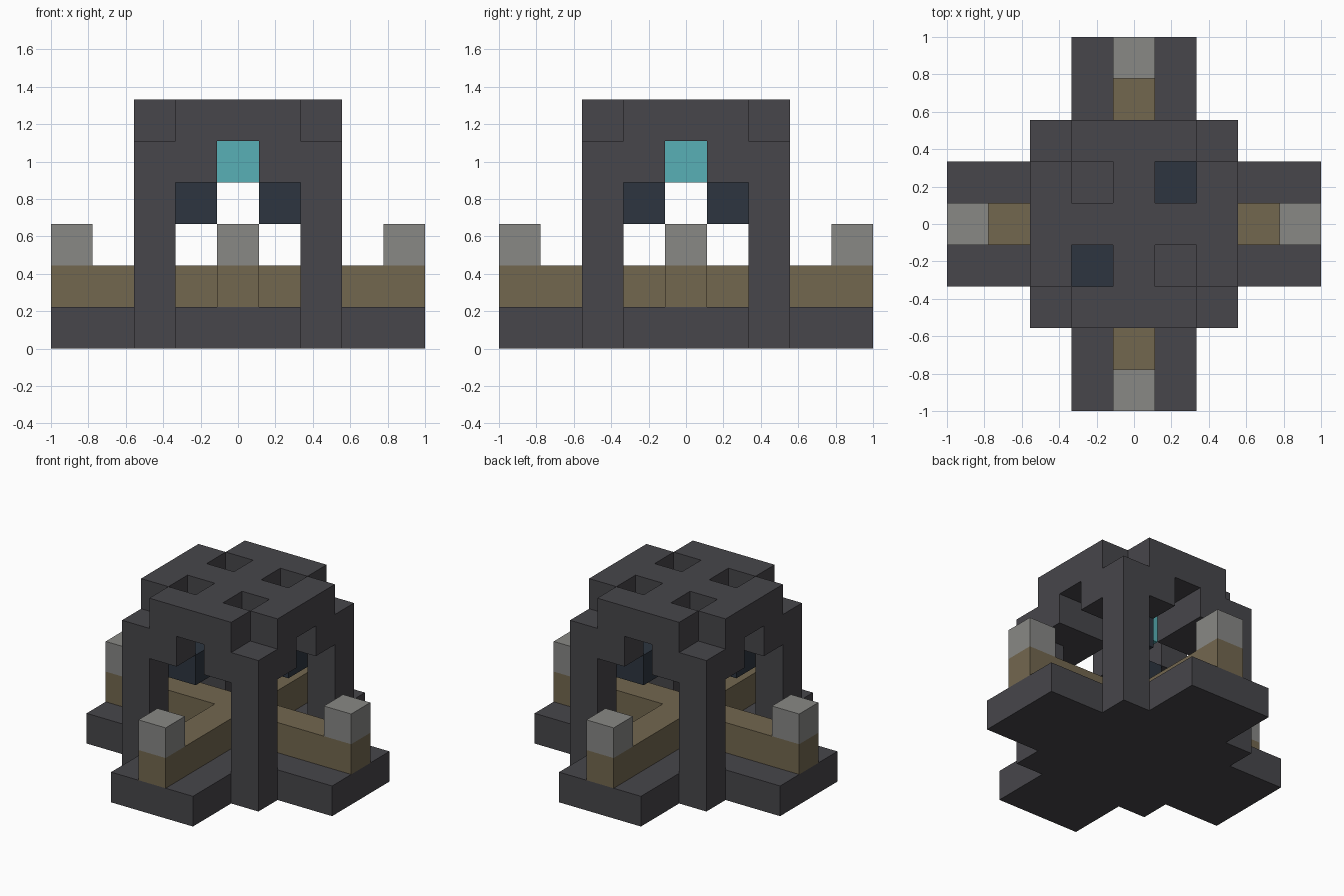
import bpy
import bmesh
from mathutils import Vector

if "Cube" in bpy.data.objects:
    bpy.data.objects.remove(bpy.data.objects["Cube"], do_unlink=True)

UNIT = 2 / 9  # edge of one block


def material(name, rgb):
    mat = bpy.data.materials.new(name)
    mat.use_nodes = True
    mat.diffuse_color = (*rgb, 1)
    bsdf = next(n for n in mat.node_tree.nodes if n.type == "BSDF_PRINCIPLED")
    bsdf.inputs["Base Color"].default_value = (*rgb, 1)
    bsdf.inputs["Roughness"].default_value = 0.9
    return mat


charcoal = material("charcoal stone", (0.063, 0.061, 0.069))
tan = material("tan wood", (0.171, 0.136, 0.078))
pale = material("pale grey stone", (0.246, 0.246, 0.235))
navy = material("dark blue", (0.026, 0.036, 0.051))
cyan = material("cyan crystal", (0.098, 0.434, 0.468))


def block(xs, ys, zs):
    """All grid cells in inclusive x, y and z ranges."""
    return {(x, y, z)
            for x in range(xs[0], xs[1] + 1)
            for y in range(ys[0], ys[1] + 1)
            for z in range(zs[0], zs[1] + 1)}


def cross(reach, half, layer):
    """Two crossing bars lying in one layer."""
    long, wide, z = (-reach, reach), (-half, half), (layer, layer)
    return block(long, wide, z) | block(wide, long, z)


def four_ways(x, y, z):
    """A cell turned by quarter turns about the centre."""
    return {(x, y, z), (-y, x, z), (-x, -y, z), (y, -x, z)}


corners = [(x, y) for x in (-1, 1) for y in (-1, 1)]
parts = {}

# Cross-shaped floor and the four tall corner posts
parts["base"] = (cross(4, 1, 0), charcoal)
parts["corner_posts"] = (
    {(2 * x, 2 * y, z) for x, y in corners for z in range(5)}, charcoal)

# Crossing rails and the upright blocks on their ends
parts["cross_rails"] = (cross(4, 0, 1), tan)
parts["rail_end_caps"] = (four_ways(4, 0, 2), pale)

# Arch shoulders beside the posts, with two inner brackets
parts["arch_shoulders"] = (
    four_ways(2, 1, 4) | four_ways(2, -1, 4), charcoal)
parts["inner_brackets"] = ({(1, -1, 4), (-1, 1, 4)}, charcoal)

# Roof with notched corners and four square openings
parts["roof"] = (cross(2, 1, 5) - four_ways(1, 1, 5), charcoal)

# Hanging blue blocks and the crystal under the roof
parts["hanging_blocks"] = ({(1, 1, 3), (-1, -1, 3)}, navy)
parts["crystal"] = ({(0, 0, 4)}, cyan)

occupied = set().union(*(cells for cells, _ in parts.values()))


def build(name, cells, mat):
    """Make one object from the exposed faces of its cells."""
    bm = bmesh.new()
    for cell in sorted(cells):
        centre = Vector(cell) + Vector((0, 0, 0.5))
        for axis in range(3):
            for sign in (-1, 1):
                normal = Vector((0, 0, 0))
                normal[axis] = sign
                beside = tuple(int(c + n) for c, n in zip(cell, normal))
                if beside in occupied:
                    continue
                u = Vector((0, 0, 0))
                u[(axis + 1) % 3] = 0.5
                v = normal.cross(u)
                mid = centre + normal / 2
                quad = (mid - u - v, mid + u - v, mid + u + v, mid - u + v)
                bm.faces.new([bm.verts.new(p * UNIT) for p in quad])
    bmesh.ops.remove_doubles(bm, verts=bm.verts, dist=0.001)
    mesh = bpy.data.meshes.new(name)
    bm.to_mesh(mesh)
    bm.free()
    mesh.materials.append(mat)
    obj = bpy.data.objects.new(name, mesh)
    bpy.context.collection.objects.link(obj)


for part_name, (part_cells, part_mat) in parts.items():
    build(part_name, part_cells, part_mat)
